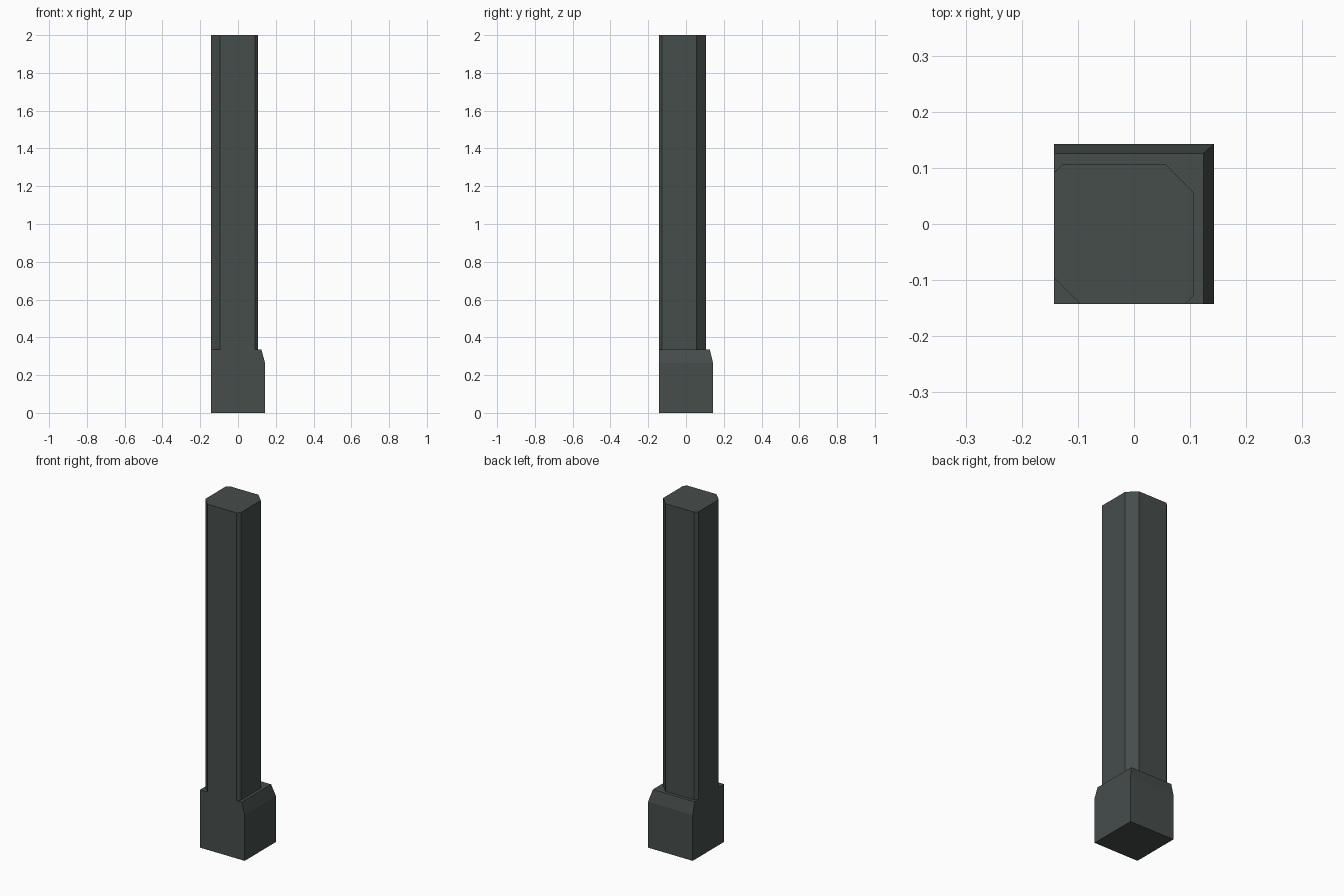
import bpy, bmesh

if "Cube" in bpy.data.objects:
    bpy.data.objects.remove(bpy.data.objects["Cube"])

H = 0.143              # half width of the base
CX, CY = 0.124, 0.126  # where the sloped shoulders meet the base top
Z1, Z2, Z3 = 0.265, 0.335, 2.0

mat = bpy.data.materials.new("dark grey green")
mat.diffuse_color = (0.061, 0.074, 0.071, 1)
mat.use_nodes = True
mat.node_tree.nodes["Principled BSDF"].inputs["Base Color"].default_value = mat.diffuse_color

bm = bmesh.new()

# shaft outline: square with four bevelled corners, counter-clockwise from above
outline = [(-0.095, -H), (0.091, -H), (0.107, -0.127), (0.107, 0.056),
           (0.056, 0.107), (-0.127, 0.107), (-H, 0.091), (-H, -0.095)]


def ring(points, z):
    return [bm.verts.new((x, y, z)) for x, y in points]


def walls(low, high):
    n = len(low)
    for i in range(n):
        j = (i + 1) % n
        bm.faces.new((low[i], low[j], high[j], high[i]))


# shaft
s0, s1 = ring(outline, Z2), ring(outline, Z3)
walls(s0, s1)
bm.faces.new(s1)

# base block with shoulders on the right and back only
square = [(-H, -H), (H, -H), (H, H), (-H, H)]
b0, b1 = ring(square, 0), ring(square, Z1)
top = ring([(-H, -H), (CX, -H), (CX, CY), (-H, CY)], Z2)
bm.faces.new(b0[::-1])
walls(b0, b1)
bm.faces.new((b1[0], b1[1], top[1], s0[1], s0[0], top[0]))   # front
bm.faces.new((b1[1], b1[2], top[2], top[1]))                 # right slope
bm.faces.new((b1[2], b1[3], top[3], top[2]))                 # back slope
bm.faces.new((b1[3], b1[0], top[0], s0[7], s0[6], top[3]))   # left

# ledges around the shaft foot
bm.faces.new((top[0], s0[0], s0[7]))
bm.faces.new((s0[1], top[1], s0[2]))
bm.faces.new((top[1], top[2], s0[3], s0[2]))
bm.faces.new((top[2], s0[4], s0[3]))
bm.faces.new((top[2], top[3], s0[5], s0[4]))
bm.faces.new((top[3], s0[6], s0[5]))

# merge flush faces of base and shaft
bmesh.ops.dissolve_limit(bm, angle_limit=0.01, verts=bm.verts[:], edges=bm.edges[:])
bmesh.ops.recalc_face_normals(bm, faces=bm.faces[:])

mesh = bpy.data.meshes.new("corner_post")
bm.to_mesh(mesh)
bm.free()
mesh.materials.append(mat)
post = bpy.data.objects.new("corner_post", mesh)
bpy.context.collection.objects.link(post)
